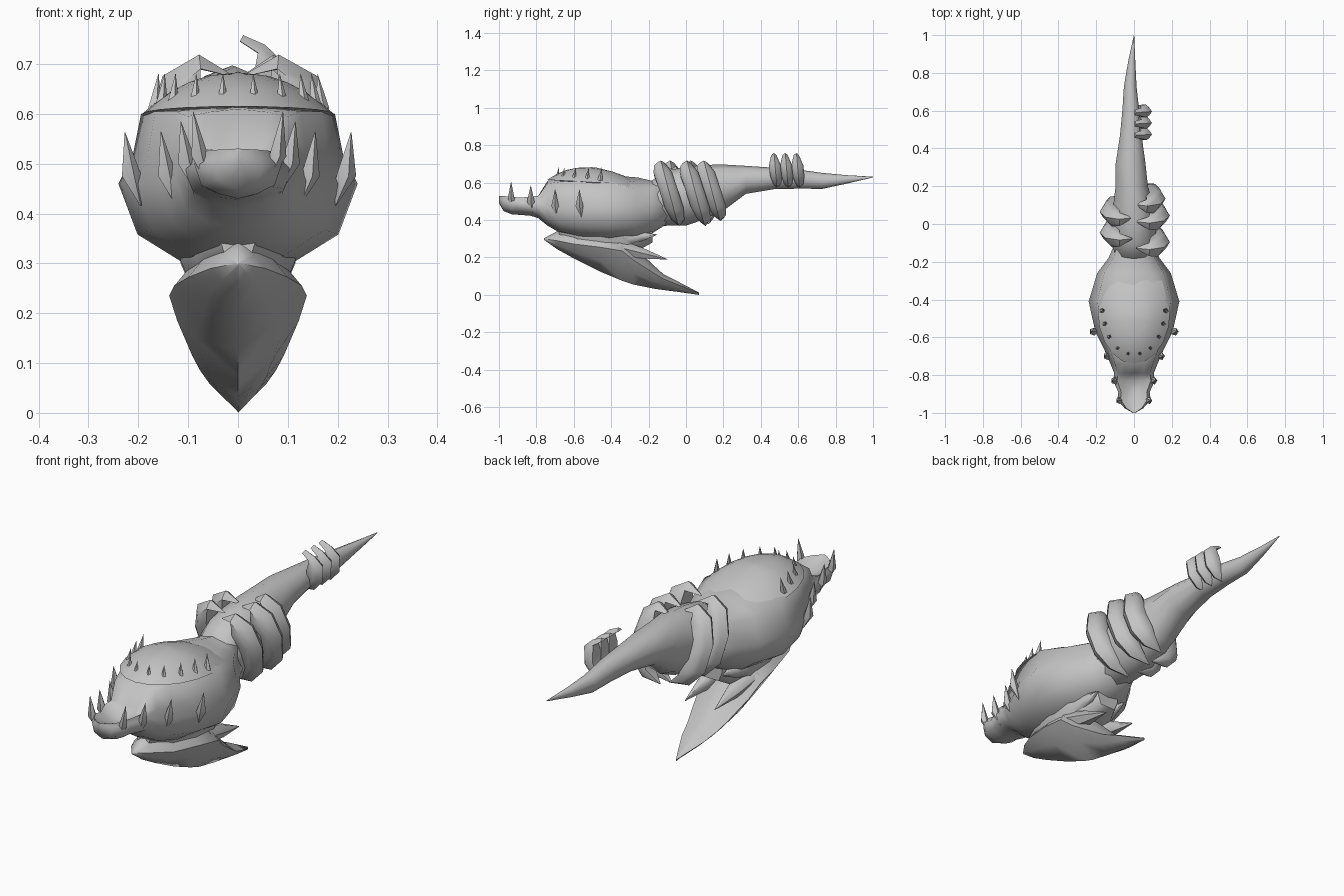
import bpy, bmesh, math
from mathutils import Vector

if "Cube" in bpy.data.objects:
    bpy.data.objects.remove(bpy.data.objects["Cube"])

grey = bpy.data.materials.new("stone_grey")
grey.diffuse_color = (0.55, 0.55, 0.55, 1)
grey.use_nodes = True
grey.node_tree.nodes["Principled BSDF"].inputs["Base Color"].default_value = grey.diffuse_color


def finish(name, bm, angle):
    bmesh.ops.recalc_face_normals(bm, faces=bm.faces)
    mesh = bpy.data.meshes.new(name)
    bm.to_mesh(mesh)
    bm.free()
    obj = bpy.data.objects.new(name, mesh)
    bpy.context.collection.objects.link(obj)
    mesh.materials.append(grey)
    bpy.ops.object.select_all(action='DESELECT')
    obj.select_set(True)
    bpy.context.view_layer.objects.active = obj
    bpy.ops.object.shade_smooth_by_angle(angle=math.radians(angle))
    return obj


def loft(name, rings, angle=60):
    """Skin a list of equal-length rings and cap both ends."""
    bm = bmesh.new()
    rows = [[bm.verts.new(p) for p in ring] for ring in rings]
    n = len(rows[0])
    for a, b in zip(rows, rows[1:]):
        for i in range(n):
            j = (i + 1) % n
            bm.faces.new((a[i], a[j], b[j], b[i]))
    bm.faces.new(rows[0])
    bm.faces.new(rows[-1])
    return finish(name, bm, angle)


def mirror_ring(half, y):
    """Half outline (x, z) from top centre to bottom centre, mirrored in x."""
    return [Vector((x, y, z)) for x, z in half] + \
           [Vector((-x, y, z)) for x, z in half[-2:0:-1]]


def spike(name, root, base, tip, r):
    """Thorn that swells from its root to the base, then tapers to the tip."""
    rings = []
    for p, k in ((root, .05), (base, 1), (tip, .03)):
        rings.append([Vector(p) + Vector((r * k * math.cos(a), r * k * math.sin(a), 0))
                      for a in (math.tau * i / 5 for i in range(5))])
    return loft(name, rings, 40)


# Body and jaw: y, half width, edge z, centre z, widest z, bottom z
body = [(-1.0, .006, .53, .53, .515, .49), (-.975, .05, .528, .515, .50, .448),
        (-.93, .088, .525, .50, .50, .43),
        (-.89, .083, .52, .485, .49, .428), (-.83, .11, .525, .485, .49, .423),
        (-.79, .105, .53, .53, .48, .41), (-.74, .125, .595, .61, .47, .37),
        (-.67, .155, .605, .615, .46, .33), (-.57, .205, .605, .615, .46, .305),
        (-.41, .24, .60, .64, .46, .29), (-.26, .195, .565, .628, .46, .30),
        (-.18, .135, .565, .61, .46, .33), (-.10, .10, .58, .62, .48, .38)]
rings = []
for y, w, ze, zc, zm, zb in body:
    rings.append(mirror_ring([(0, zc), (.45 * w, ze * .4 + zc * .6), (.81 * w, ze),
                              (.88 * w, (ze * .4 + zm * .6)), (w, zm),
                              (.84 * w, zm * .4 + zb * .6), (.45 * w, zb + .01), (0, zb)], y))
loft("body", rings, 85)

# Low domed back shell, its rim sinking into the body at the rear
rings = []
for r in (1, .88, .72, .54, .34, .05):
    h = 1 - r ** 2.2
    rings.append([Vector((.192 * r * math.cos(t), -.46 - .03 * h + .28 * r * math.sin(t),
                          .60 + r * (.015 * max(0, -math.sin(t)) - .045 * max(0, math.sin(t)))
                          + .082 * h))
                  for t in (math.tau * i / 20 for i in range(20))])
loft("back_shell", rings)

# Rim teeth and large side thorns, both sides
for s in (1, -1):
    for x, y in ((.032, -.69), (.088, -.66), (.132, -.60), (.155, -.53), (.168, -.46)):
        spike("rim_tooth", (s * x, y, .59), (s * x, y, .612), (s * x * .95, y + .01, .68), .015)
    for x, y, zb, zt, r in ((.078, -.935, .515, .605, .019), (.103, -.83, .50, .585, .021),
                            (.143, -.70, .475, .565, .021), (.215, -.57, .475, .563, .022)):
        spike("side_thorn", (s * (x - .02), y + .01, zb - .06), (s * x, y, zb), (s * (x + .012), y, zt), r)

# Tail: y, centre x, half width, top z, bottom z
tail = [(-.2, 0, .10, .60, .36), (-.1, 0, .12, .665, .37), (0, 0, .122, .685, .37),
        (.1, -.005, .11, .695, .405), (.2, -.012, .09, .697, .45), (.32, -.018, .083, .69, .54),
        (.47, -.017, .06, .68, .565), (.6, -.017, .047, .67, .568), (.73, -.02, .035, .652, .567),
        (.86, -.012, .02, .64, .595), (1.0, 0, .001, .632, .628)]
rings = []
for y, cx, w, zt, zb in tail:
    rings.append([Vector((cx + w * math.cos(a), y, (zt + zb) / 2 + (zt - zb) / 2 * math.sin(a)))
                  for a in (math.tau * i / 10 + math.pi / 2 for i in range(10))])
loft("tail", rings)


def rib(name, path, side, y0, thick, wide, slant, depth, end=.06):
    """Crescent claw along an x-z path: ridge outside, deep root towards the tail."""
    rings, last = [], len(path) - 1
    for i, (x, z) in enumerate(path):
        a, b = path[max(i - 1, 0)], path[min(i + 1, last)]
        d = Vector((b[0] - a[0], b[1] - a[1])).normalized()
        f = end if i in (0, last) else (.7 if i in (1, last - 1) else 1)
        inner = depth if 1 < i < last else thick * .6
        ring = []
        for o, v in ((-thick, 0), (-thick * .3, .6), (thick * .5, 1),
                     (inner, .9), (inner, -.9), (thick * .5, -1), (-thick * .3, -.6)):
            o, v = o * f, v * wide * f
            ring.append(Vector((side * (x + d.y * o), y0 + (.55 - z) * slant + v, z - d.x * o)))
        rings.append(ring)
    loft(name, rings, 50)


# Claw-like ribs gripping the base of the tail
big = [(.01, .675), (.08, .70), (.135, .662), (.163, .57), (.145, .46), (.09, .395), (0, .37)]
for side, y, k in ((1, -.09, 1), (1, .05, 1), (1, .14, .86), (-1, -.04, .95), (-1, .07, .95)):
    path = [(x * k, .56 + (z - .56) * (k if z < .56 else 1)) for x, z in big]
    rib("tail_base_rib", path, side, y, .027, .05, .3, .06)

# Small ribs near the end of the tail
small = [(.006, .75), (.045, .728), (.076, .695), (.07, .635), (.035, .59), (-.02, .58)]
for y in (.49, .55, .61):
    rib("tail_end_rib", small, 1, y, .02, .032, .1, .045, .45)

# Keel under the body: y, half width, top z, widest z, bottom z
keel = [(-.76, .003, .302, .30, .295), (-.69, .055, .34, .29, .245),
        (-.60, .10, .37, .272, .195), (-.46, .128, .38, .255, .125),
        (-.34, .138, .36, .235, .075), (-.28, .122, .26, .185, .055),
        (-.17, .092, .155, .115, .033), (-.12, .076, .11, .085, .026),
        (-.05, .056, .075, .057, .017), (.07, .002, .012, .008, 0)]
loft("keel", [mirror_ring([(0, zt), (.55 * w, zt * .55 + zm * .45), (w, zm),
                           (.6 * w, zm * .45 + zb * .55), (0, zb)], y)
              for y, w, zt, zm, zb in keel], 70)

# Neck joining keel and body, and the paired rear prongs
neck = [(-.68, .035, .38, .31), (-.58, .088, .38, .26), (-.45, .115, .38, .23),
        (-.32, .115, .38, .22), (-.25, .09, .38, .24), (-.18, .055, .36, .28)]
loft("keel_neck", [mirror_ring([(0, zt), (w, zt), (w, (zt + zb) / 2), (w * .7, zb), (0, zb)], y)
                   for y, w, zt, zb in neck])
for s in (1, -1):
    for tip, y0, z0, r in (((.075, -.10, .19), -.36, .255, .05), ((.075, -.155, .322), -.32, .30, .045)):
        start, end = Vector((s * .07, y0, z0)), Vector((s * tip[0], tip[1], tip[2]))
        rings = []
        for f, k in ((0, 1), (.5, .65), (1, .03)):
            c = start.lerp(end, f)
            rings.append([c + Vector((r * k * math.cos(t), 0, r * k * math.sin(t)))
                          for t in (math.tau * i / 6 for i in range(6))])
        loft("rear_prong", rings)
